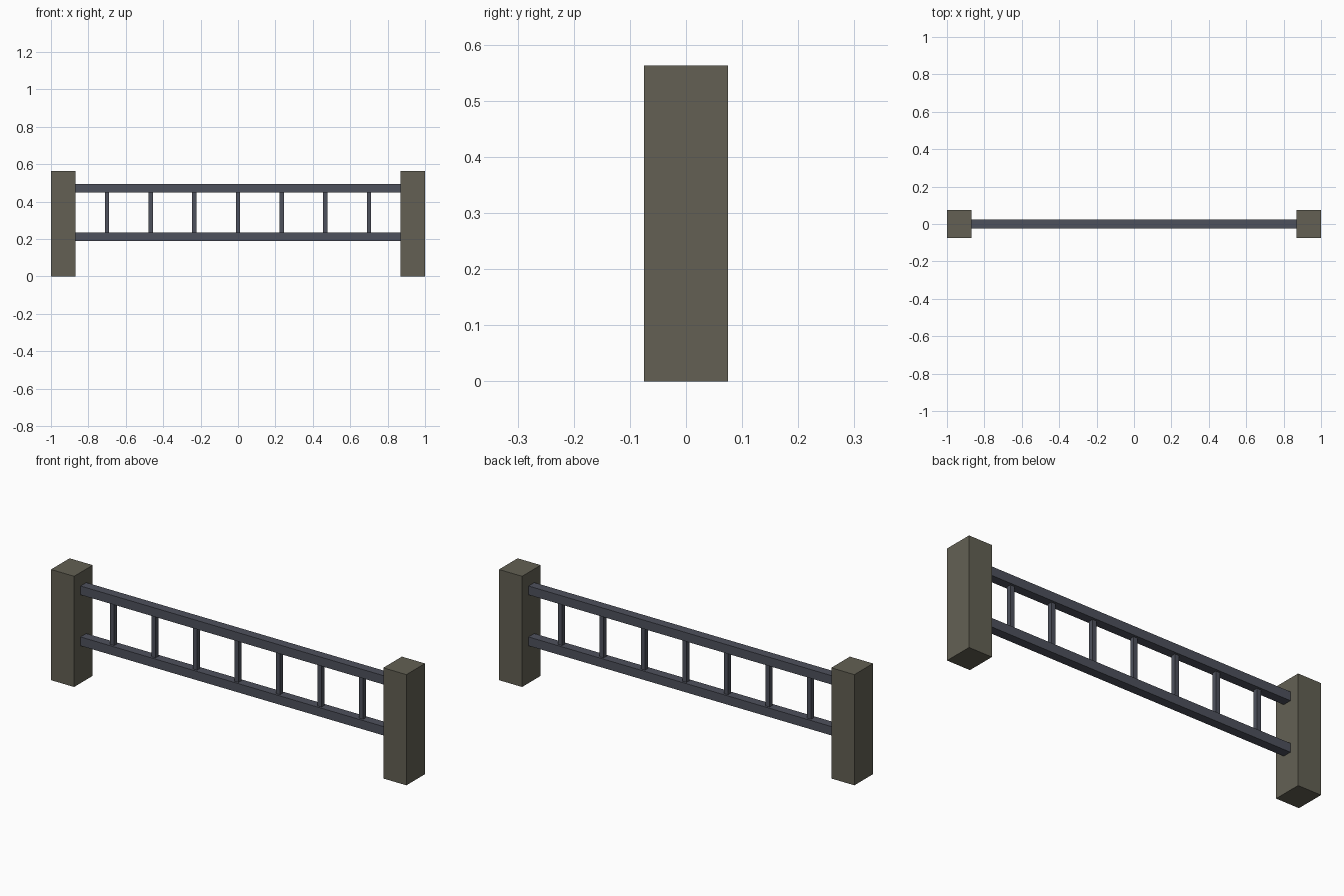
import bpy

if "Cube" in bpy.data.objects:
    bpy.data.objects.remove(bpy.data.objects["Cube"])


def material(name, rgb):
    m = bpy.data.materials.new(name)
    m.diffuse_color = (*rgb, 1)
    m.use_nodes = True
    m.node_tree.nodes["Principled BSDF"].inputs["Base Color"].default_value = m.diffuse_color
    return m


stone = material("grey brown stone", (0.125, 0.118, 0.088))
iron = material("dark blue grey metal", (0.076, 0.083, 0.108))


def box(name, x0, x1, depth, z0, z1, mat):
    bpy.ops.mesh.primitive_cube_add(size=1, location=((x0 + x1) / 2, 0, (z0 + z1) / 2))
    ob = bpy.context.object
    ob.name = name
    ob.scale = (x1 - x0, depth, z1 - z0)
    bpy.ops.object.transform_apply(location=False, rotation=False, scale=True)
    ob.data.materials.append(mat)
    return ob


# End posts
box("left_post", -1, -0.87, 0.149, 0, 0.563, stone)
box("right_post", 0.87, 1, 0.149, 0, 0.563, stone)

# Horizontal rails between the posts
box("top_rail", -0.87, 0.87, 0.046, 0.449, 0.494, iron)
box("bottom_rail", -0.87, 0.87, 0.046, 0.190, 0.235, iron)

# Evenly spaced balusters
for i in range(7):
    x = (i - 3) * 0.2335
    box(f"baluster_{i + 1}", x - 0.0115, x + 0.0115, 0.023, 0.235, 0.449, iron)
